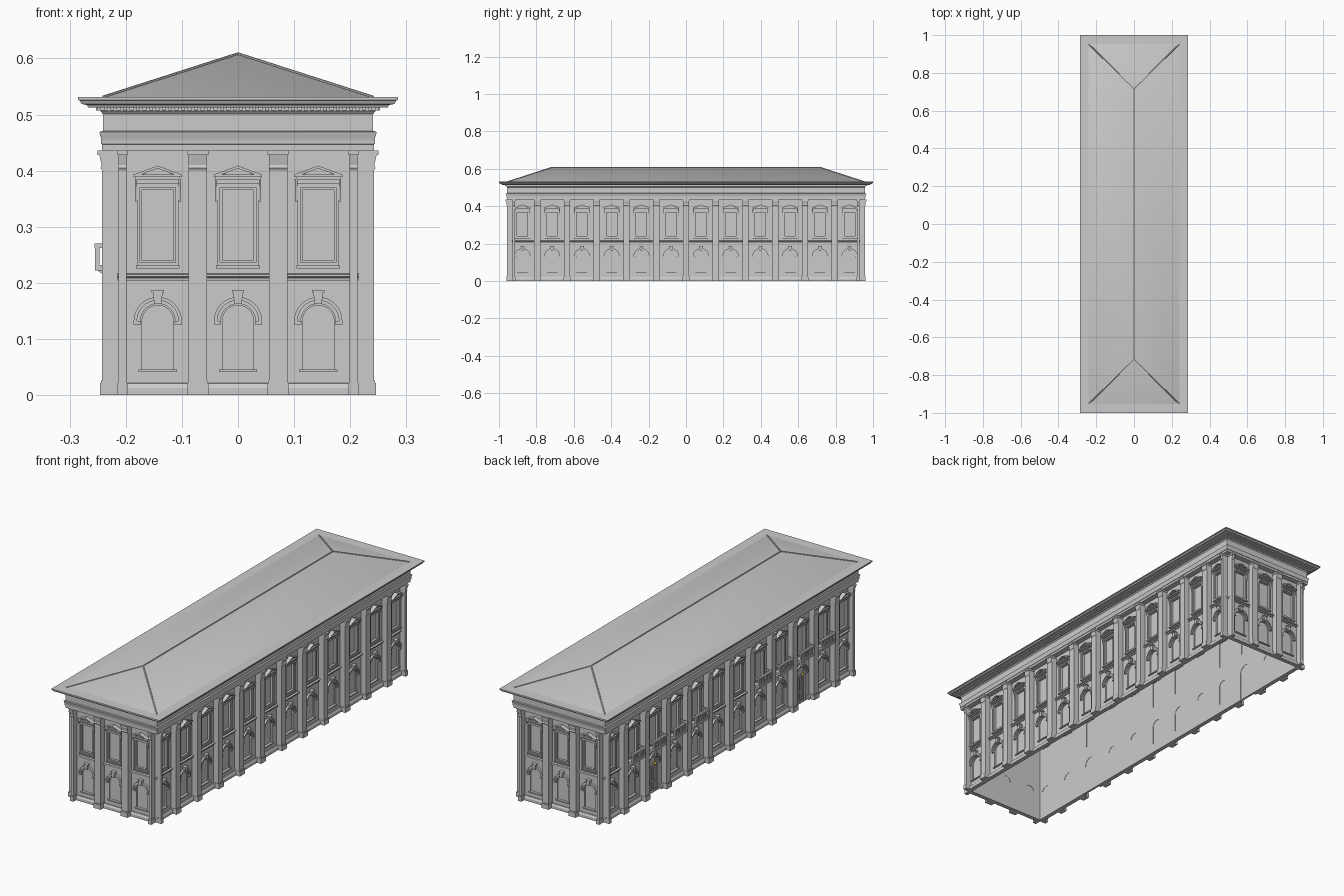
import bpy, bmesh
from math import pi, cos, sin, radians
from mathutils import Matrix, Vector

if "Cube" in bpy.data.objects:
    bpy.data.objects.remove(bpy.data.objects["Cube"])

HX, HY = 0.215, 0.93              # wall planes
PX, PY = 0.143, 0.159             # bay pitch on short and long sides
# facade name: (angle, wall distance, half width, bay pitch, bays)
FACADES = {"front": (0, HY, HX, PX, 3), "right": (90, HX, HY, PY, 12),
           "back": (180, HY, HX, PX, 3), "left": (-90, HX, HY, PY, 12)}
DOORS, BALCONIES = (2, 9), (1, 2, 3, 4, 7, 8, 9, 10)


def prism(bm, loops, a, b, axis="d"):
    """Extrude loops of (u,z) outward from a to b, or (d,z) along u from a to b."""
    def pt(p, t):
        return (p[0], -t, p[1]) if axis == "d" else (t, -p[0], p[1])
    edges = []
    for loop in loops:
        vs = [bm.verts.new(pt(p, a)) for p in loop]
        edges += [bm.edges.new((vs[i - 1], vs[i])) for i in range(len(vs))]
    fill = bmesh.ops.triangle_fill(bm, edges=edges, use_beauty=True, use_dissolve=False)
    faces = [f for f in fill["geom"] if isinstance(f, bmesh.types.BMFace)]
    ext = bmesh.ops.extrude_face_region(bm, geom=faces, use_keep_orig=True)
    move = Vector(pt((0, 0), b)) - Vector(pt((0, 0), a))
    bmesh.ops.translate(bm, vec=move, verts=[v for v in ext["geom"] if isinstance(v, bmesh.types.BMVert)])


def rect(u0, u1, z0, z1):
    return [(u0, z0), (u1, z0), (u1, z1), (u0, z1)]


def box(bm, u0, u1, z0, z1, d0, d1):
    prism(bm, [rect(u0, u1, z0, z1)], d0, d1)


def arc(r, zc, cu=0, n=16):
    return [(cu + r * cos(pi * i / n), zc + r * sin(pi * i / n)) for i in range(n + 1)]


def arch(h, z0, spring, cu=0):
    return [(cu - h, z0), (cu + h, z0)] + arc(h, spring, cu)


def band(r0, r1, zc):
    return arc(r1, zc) + arc(r0, zc)[::-1]


def mesh(name, build):
    bm = bmesh.new()
    build(bm)
    bmesh.ops.recalc_face_normals(bm, faces=bm.faces)
    me = bpy.data.meshes.new(name)
    bm.to_mesh(me)
    bm.free()
    return me


def add(name, me, matrix=Matrix()):
    ob = bpy.data.objects.new(name, me)
    ob.matrix_world = matrix
    bpy.context.collection.objects.link(ob)
    return ob


# --- repeated parts, in facade coordinates (u across, d outward, z up)
def lower_trim(r, spring, sill):
    def build(bm):
        prism(bm, [band(r, r + 0.006, spring)], -0.002, 0.005)
        prism(bm, [band(r + 0.006, r + 0.012, spring)], -0.002, 0.009)
        top = spring + r
        prism(bm, [[(-0.006, top - 0.001), (0.006, top - 0.001), (0.009, top + 0.021), (-0.009, top + 0.021)]], -0.002, 0.014)
        box(bm, -0.011, 0.011, top + 0.020, top + 0.024, -0.002, 0.016)
        for s in (-1, 1):
            u = sorted((s * (r - 0.001), s * (r + 0.012)))
            box(bm, *u, spring - 0.006, spring, -0.002, 0.008)
        if sill:
            box(bm, -0.034, 0.034, 0.041, 0.046, -0.008, 0.006)
    return build


def upper_trim(bm):
    prism(bm, [rect(-0.037, 0.037, 0.229, 0.377), rect(-0.032, 0.032, 0.236, 0.370)], -0.002, 0.008)
    prism(bm, [rect(-0.033, 0.033, 0.235, 0.371), rect(-0.028, 0.028, 0.240, 0.366)], -0.004, 0.004)
    box(bm, -0.039, 0.039, 0.226, 0.231, -0.002, 0.011)
    box(bm, -0.040, 0.040, 0.384, 0.389, -0.002, 0.016)
    prism(bm, [[(-0.043, 0.389), (0.043, 0.389), (0.043, 0.393), (0, 0.409), (-0.043, 0.393)],
               [(-0.030, 0.393), (0.030, 0.393), (0, 0.404)]], -0.002, 0.020)
    prism(bm, [[(-0.032, 0.391), (0.032, 0.391), (0, 0.406)]], -0.002, 0.012)
    bracket = [(-0.002, 0.345), (0.005, 0.345), (0.007, 0.36), (0.015, 0.385), (-0.002, 0.385)]
    for u in (-0.041, 0.037):
        prism(bm, [bracket], u, u + 0.004, "u")


def pilaster(u0, u1):
    def build(bm):
        prism(bm, [[(-0.003, 0), (0.027, 0), (0.027, 0.40), (0.030, 0.405), (0.028, 0.41),
                    (0.032, 0.428), (-0.003, 0.428)]], u0, u1, "u")
        box(bm, u0 - 0.002, u1 + 0.002, 0, 0.022, -0.003, 0.031)
        box(bm, u0 - 0.001, u1 + 0.001, 0.022, 0.026, -0.003, 0.029)
        box(bm, u0 - 0.002, u1 + 0.002, 0.428, 0.436, -0.003, 0.035)
    return build


def balcony(bm):
    box(bm, -0.050, 0.050, 0.222, 0.232, 0, 0.040)
    box(bm, -0.050, 0.050, 0.262, 0.270, 0.031, 0.041)
    for s in (-1, 1):
        u = sorted((s * 0.043, s * 0.050))
        box(bm, *u, 0.262, 0.270, 0, 0.041)
        box(bm, *u, 0.232, 0.262, 0.032, 0.040)
        prism(bm, [[(0, 0.198), (0.006, 0.2), (0.035, 0.222), (0, 0.222)]], s * 0.034 - 0.004, s * 0.034 + 0.004, "u")
    for i in range(9):
        m = Matrix.Translation((-0.036 + 0.009 * i, -0.036, 0.247))
        bmesh.ops.create_cone(bm, segments=8, radius1=0.003, radius2=0.002, depth=0.03, matrix=m)


def door(bm):
    box(bm, -0.035, 0.035, 0.128, 0.134, -0.008, 0.0)
    for s in (-1, 1):
        for z0, z1 in ((0.012, 0.05), (0.058, 0.12)):
            u = sorted((s * 0.005, s * 0.030))
            prism(bm, [rect(*u, z0, z1), rect(u[0] + 0.004, u[1] - 0.004, z0 + 0.004, z1 - 0.004)], -0.008, -0.002)


def lamp(bm):
    bmesh.ops.create_uvsphere(bm, u_segments=12, v_segments=8, radius=0.007, matrix=Matrix.Translation((0, -0.012, 0.142)))
    bmesh.ops.create_cone(bm, segments=8, radius1=0.002, radius2=0.002, depth=0.022, matrix=Matrix.Translation((0, -0.012, 0.158)))


W = 0.0165
M = {"arched_window_trim": mesh("arched_window_trim", lower_trim(0.031, 0.132, True)),
     "door_arch": mesh("door_arch", lower_trim(0.037, 0.138, False)),
     "upper_window_trim": mesh("upper_window_trim", upper_trim),
     "pilaster": mesh("pilaster", pilaster(-W, W)),
     "corner_pilaster": mesh("corner_pilaster", pilaster(-0.007, 0.007)),
     "balcony": mesh("balcony", balcony), "door": mesh("door", door), "lamp": mesh("lamp", lamp)}
gold = bpy.data.materials.new("gold")
gold.diffuse_color = (0.55, 0.42, 0.05, 1)
gold.use_nodes = True
gold.node_tree.nodes["Principled BSDF"].inputs["Base Color"].default_value = gold.diffuse_color
M["lamp"].materials.append(gold)

# --- four facades
for side, (angle, dist, half, pitch, n) in FACADES.items():
    R = Matrix.Rotation(radians(angle), 4, "Z") @ Matrix.Translation((0, -dist, 0))
    centres = [(i - (n - 1) / 2) * pitch for i in range(n)]
    doors = DOORS if side == "left" else ()
    holes = []
    for i, c in enumerate(centres):
        holes.append(arch(0.036, 0.004, 0.138, c) if i in doors else arch(0.028, 0.045, 0.132, c))
        holes.append(rect(c - 0.028, c + 0.028, 0.240, 0.366))

    def wall(bm):
        prism(bm, [rect(-half, half, 0, 0.437)] + holes, -0.010, 0)

    def panes(bm):
        for h in holes:
            prism(bm, [h], -0.0085, -0.0065)

    def courses(bm):
        prism(bm, [[(-0.002, 0.204), (0.004, 0.204), (0.005, 0.209), (0.009, 0.211), (0.009, 0.215), (-0.002, 0.217)]],
              -half, half, "u")
        cuts = [-half] + [centres[i] + s * 0.049 for i in doors for s in (-1, 1)] + [half]
        for a, b in zip(cuts[::2], cuts[1::2]):
            prism(bm, [[(-0.002, 0), (0.010, 0), (0.010, 0.013), (0.005, 0.021), (-0.002, 0.022)]], a, b, "u")

    def dentils(bm):
        k = round((half + 0.036) * 2 / 0.0115)
        for j in range(k):
            u = (j - (k - 1) / 2) * 0.0115
            box(bm, u - 0.0035, u + 0.0035, 0.507, 0.5135, 0.02, 0.038)

    for label, fn in (("wall", wall), ("window_panes", panes), ("string_courses", courses), ("dentils", dentils)):
        add(f"{side}_{label}", mesh(f"{side}_{label}", fn), R)
    for i, c in enumerate(centres):
        parts = ["upper_window_trim"] + (["door_arch", "door", "lamp"] if i in doors else ["arched_window_trim"])
        if side == "left" and i in BALCONIES:
            parts.append("balcony")
        for p in parts:
            add(f"{side}_{p}", M[p], R @ Matrix.Translation((c, 0, 0)))
    for i in range(1, n):
        add(f"{side}_pilaster", M["pilaster"], R @ Matrix.Translation(((i - n / 2) * pitch, 0, 0)))
    for s in (-1, 1):
        add(f"{side}_corner_pilaster", M["corner_pilaster"], R @ Matrix.Translation((s * (half - 0.009), 0, 0)))


# --- entablature and cornice swept round the rectangle
def entablature(bm):
    prof = [(-0.010, 0.436), (0.027, 0.436), (0.027, 0.447), (0.029, 0.448), (0.029, 0.459), (0.031, 0.463),
            (0.032, 0.469), (0.026, 0.471), (0.026, 0.501), (0.030, 0.506), (0.030, 0.513), (0.052, 0.513),
            (0.054, 0.517), (0.064, 0.519), (0.067, 0.525), (0.070, 0.526), (0.070, 0.531), (0.025, 0.531),
            (-0.010, 0.531)]
    rings = [[bm.verts.new((sx * (HX + o), sy * (HY + o), z)) for sx, sy in ((-1, -1), (1, -1), (1, 1), (-1, 1))]
             for o, z in prof]
    for i, ring in enumerate(rings):
        prev = rings[i - 1]
        for k in range(4):
            bm.faces.new((prev[k], prev[(k + 1) % 4], ring[(k + 1) % 4], ring[k]))


# --- hipped roof with rolls on ridge and hips
EAVES = [Vector((sx * 0.24, sy * 0.953, 0.531)) for sx, sy in ((-1, -1), (1, -1), (1, 1), (-1, 1))]
RIDGE = [Vector((0, -0.715, 0.608)), Vector((0, 0.715, 0.608))]


def roof(bm):
    e = [bm.verts.new(p) for p in EAVES]
    a, b = [bm.verts.new(p) for p in RIDGE]
    for f in ((e[0], e[1], a), (e[1], e[2], b, a), (e[2], e[3], b), (e[3], e[0], a, b)):
        bm.faces.new(f)


def rolls(bm):
    a, b = RIDGE
    for p, q in ((a, b), (EAVES[0], a), (EAVES[1], a), (EAVES[2], b), (EAVES[3], b)):
        m = Matrix.Translation((p + q) / 2) @ (q - p).to_track_quat("Z", "Y").to_matrix().to_4x4()
        bmesh.ops.create_cone(bm, cap_ends=True, segments=8, radius1=0.003, radius2=0.003, depth=(q - p).length, matrix=m)


for name, fn in (("entablature", entablature), ("roof", roof), ("roof_rolls", rolls)):
    add(name, mesh(name, fn))

bpy.ops.object.select_all(action="SELECT")
bpy.context.view_layer.objects.active = bpy.data.objects["roof"]
bpy.ops.object.shade_smooth_by_angle(angle=radians(30))
